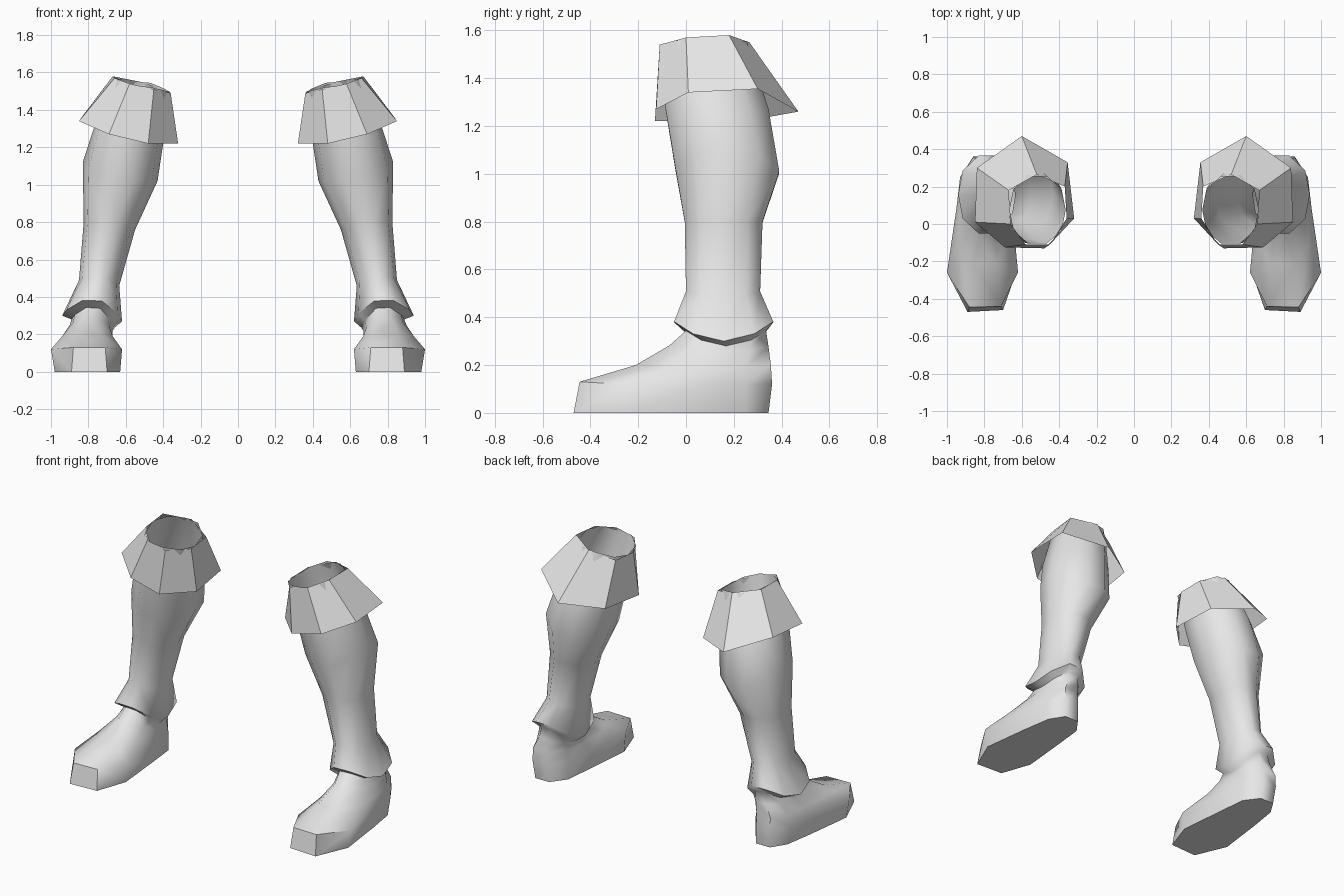
import bpy, bmesh, math

grey = bpy.data.materials.new("pale_grey")
grey.diffuse_color = (0.8, 0.8, 0.8, 1)

# Unit ring outline: two points front and back, three on each side
UNIT = [(.32, -1), (.85, -.62), (1, 0), (.85, .62), (.32, 1),
        (-.32, 1), (-.85, .62), (-1, 0), (-.85, -.62), (-.32, -1)]


def ring(x0, x1, y0, y1, z_front, z_back, z_in, z_out):
    """Tilted, rounded ring that fills the given extents."""
    pts = []
    for u, v in UNIT:
        ze = z_front if v < 0 else z_back
        zs = z_in if u < 0 else z_out
        t = v * v / (u * u + v * v)
        pts.append(((x0 + x1) / 2 + u * (x1 - x0) / 2,
                    (y0 + y1) / 2 + v * (y1 - y0) / 2, ze * t + zs * (1 - t)))
    return pts


def loft(name, rings, cap, angle):
    """Skin a stack of rings for one side, then mirror it to the other."""
    bm = bmesh.new()
    loops = [[bm.verts.new(p) for p in r] for r in rings]
    n = len(loops[0])
    for a, b in zip(loops, loops[1:]):
        for i in range(n):
            j = (i + 1) % n
            bm.faces.new((a[i], a[j], b[j], b[i]))
    if cap:
        bm.faces.new(loops[0][::-1])
    me = bpy.data.meshes.new(name)
    bm.to_mesh(me)
    bm.free()
    me.materials.append(grey)
    ob = bpy.data.objects.new(name, me)
    bpy.context.collection.objects.link(ob)
    bpy.ops.object.select_all(action='DESELECT')
    ob.select_set(True)
    bpy.context.view_layer.objects.active = ob
    bpy.ops.object.shade_smooth_by_angle(angle=math.radians(angle))
    mod = ob.modifiers.new("Mirror", 'MIRROR')
    mod.use_mirror_merge = False
    return ob


# Foot: sole outline, widest line and lower instep
sole = [(.89, -.47, 0), (.98, -.26, 0), (.94, .06, 0), (.91, .25, 0), (.85, .345, 0),
        (.75, .345, 0), (.68, .25, 0), (.66, .06, 0), (.63, -.26, 0), (.70, -.46, 0)]
wide = [(.88, -.445, .13), (1.0, -.26, .12), (.95, .08, .12), (.93, .25, .12), (.86, .36, .12),
        (.76, .36, .12), (.68, .25, .12), (.65, .06, .12), (.62, -.26, .12), (.71, -.44, .13)]
upper = [(.86, -.21, .20), (.94, -.09, .19), (.93, .10, .19), (.91, .25, .19), (.86, .355, .2),
         (.76, .355, .2), (.69, .25, .19), (.67, .10, .19), (.67, -.09, .19), (.73, -.21, .20)]

# Cuff: slanted top opening and flared lower hem
cuff_top = [(.58, -.11, 1.54), (.66, 0, 1.57), (.67, .18, 1.58), (.52, .265, 1.55),
            (.37, .2, 1.50), (.36, .03, 1.49), (.45, -.11, 1.51)]
hem = [(.69, -.125, 1.27), (.85, .01, 1.34), (.84, .30, 1.355), (.60, .47, 1.26),
       (.355, .33, 1.235), (.32, .03, 1.22), (.48, -.13, 1.22)]

# Foot, ankle fold and calf in one skin, running up inside the cuff
loft("boot", [
    sole, wide, upper,
    ring(.67, .90, -.07, .345, .285, .28, .22, .25),
    ring(.66, .89, 0, .335, .35, .35, .235, .28),      # crease under the fold
    ring(.62, .94, -.05, .365, .39, .39, .27, .30),    # ankle fold
    ring(.635, .85, 0, .31, .51, .51, .46, .49),
    ring(.55, .825, -.005, .32, .80, .80, .76, .80),
    ring(.43, .83, -.045, .39, 1.02, 1.00, 1.02, 1.12),
    ring(.40, .775, -.085, .345, 1.27, 1.27, 1.22, 1.29),
    ring(.365, .665, -.105, .255, 1.525, 1.55, 1.49, 1.575),
], True, 60)
loft("cuff", [hem, cuff_top], False, 30)
